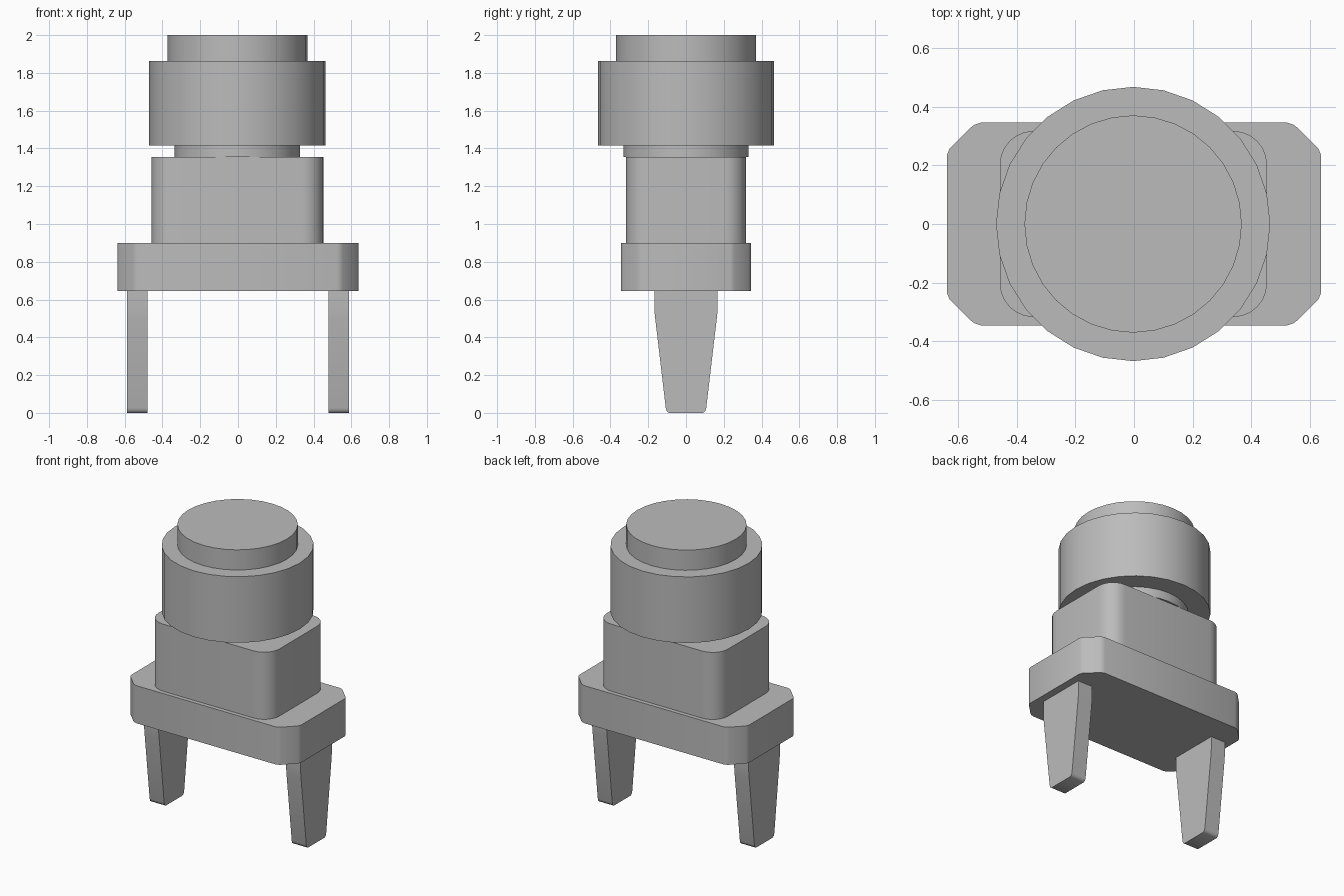
import bpy, bmesh
from math import sin, cos, pi, radians
from mathutils import Vector

cube = bpy.data.objects.get("Cube")
if cube:
    bpy.data.objects.remove(cube, do_unlink=True)

# Single plain grey
grey = bpy.data.materials.new("plain grey")
grey.use_nodes = True
COLOUR = (0.5, 0.5, 0.5, 1)
grey.diffuse_color = COLOUR
grey.node_tree.nodes["Principled BSDF"].inputs["Base Color"].default_value = COLOUR


def extrude(name, outline, start, depth):
    """Closed prism: a flat outline of 3D points swept along depth."""
    bm = bmesh.new()
    face = bm.faces.new([bm.verts.new(Vector(p) + Vector(start)) for p in outline])
    swept = bmesh.ops.extrude_face_region(bm, geom=[face])["geom"]
    moved = [v for v in swept if isinstance(v, bmesh.types.BMVert)]
    bmesh.ops.translate(bm, verts=moved, vec=depth)
    bmesh.ops.recalc_face_normals(bm, faces=bm.faces)
    mesh = bpy.data.meshes.new(name)
    bm.to_mesh(mesh)
    bm.free()
    mesh.materials.append(grey)
    obj = bpy.data.objects.new(name, mesh)
    bpy.context.collection.objects.link(obj)
    bpy.ops.object.select_all(action='DESELECT')
    obj.select_set(True)
    bpy.context.view_layer.objects.active = obj
    bpy.ops.object.shade_smooth_by_angle(angle=radians(40))
    return obj


def disc(name, radius, bottom, top, sides=28):
    ring = [(radius * sin(2 * pi * i / sides), radius * cos(2 * pi * i / sides), 0)
            for i in range(sides)]
    return extrude(name, ring, (-0.003, 0, bottom), (0, 0, top - bottom))


def four_corners(corner):
    """Mirror one corner (listed counter-clockwise) into a full outline."""
    back = corner[::-1]
    return ([(x, y, 0) for x, y in corner] + [(-x, y, 0) for x, y in back]
            + [(-x, -y, 0) for x, y in corner] + [(x, -y, 0) for x, y in back])


# Mounting plate with softened chamfered corners
plate = [(0.637, 0.235), (0.629, 0.255), (0.555, 0.329), (0.543, 0.338), (0.522, 0.345)]
extrude("mounting_plate", four_corners(plate), (0, 0, 0.645), (0, 0, 0.255))

# Body block with rounded corners
R = 0.115
body = [(0.455 - R + R * cos(a * pi / 12), 0.317 - R + R * sin(a * pi / 12))
        for a in range(7)]
extrude("body_block", four_corners(body), (-0.002, 0, 0.9), (0, 0, 0.455))

# Round neck, collar and button
disc("neck", 0.332, 1.355, 1.415)
disc("collar", 0.467, 1.415, 1.863)
disc("button", 0.37, 1.863, 2.0, 32)

# Tapered legs with rounded tips
half = [(0.168, 0.645), (0.168, 0.55), (0.163, 0.5), (0.107, 0.025),
        (0.102, 0.009), (0.09, 0.0)]
leg = [(0, y, z) for y, z in half] + [(0, -y, z) for y, z in half[::-1]]
for side, x in (("left", 0.478), ("right", -0.588)):
    extrude(side + "_leg", leg, (x, 0, 0), (0.109, 0, 0))
